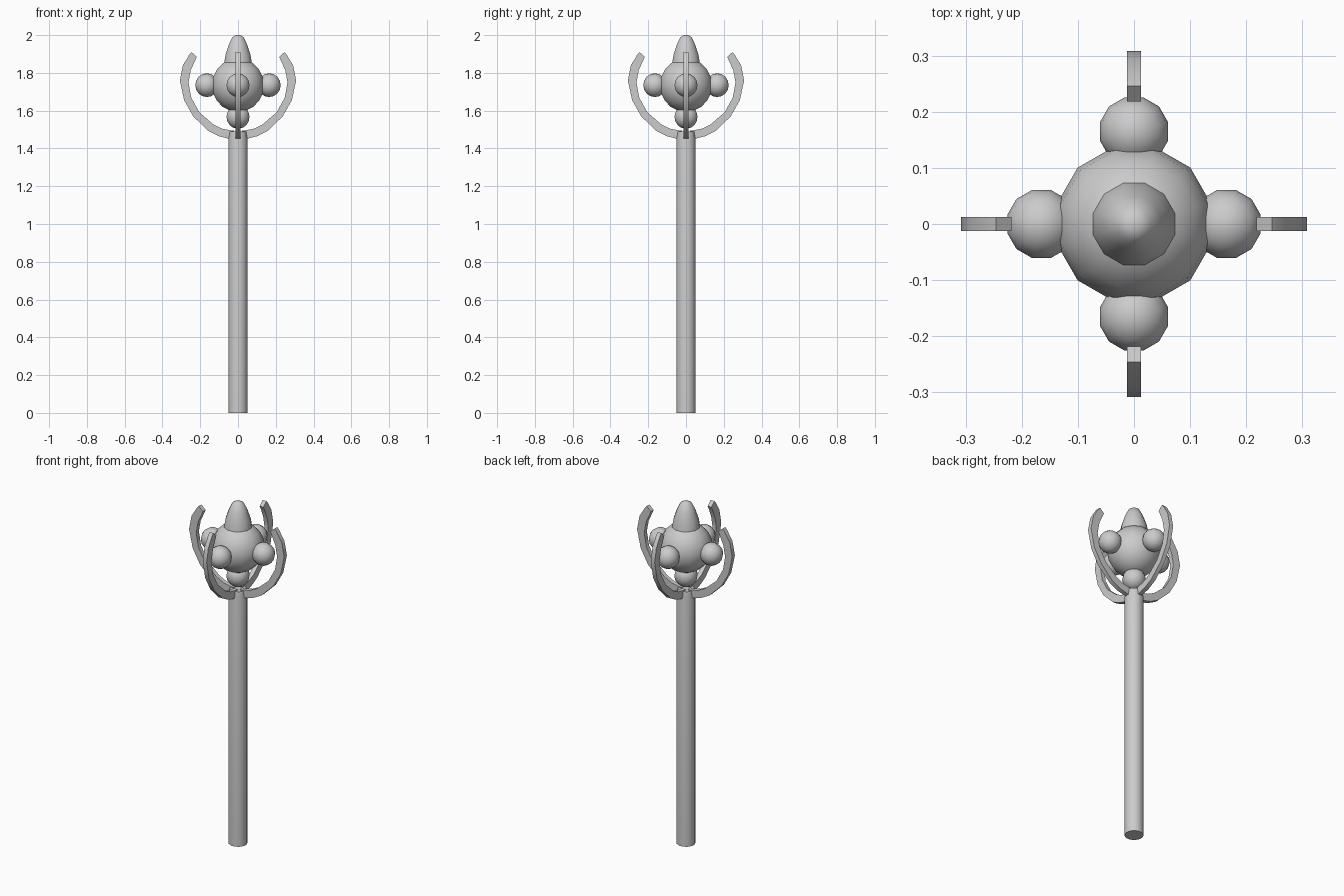
import bpy, bmesh
from math import pi, cos, sin, radians
from mathutils import Matrix

if "Cube" in bpy.data.objects:
    bpy.data.objects.remove(bpy.data.objects["Cube"])

CZ = 1.735  # height of the central orb


def finish(name, bm, smooth=True):
    bmesh.ops.recalc_face_normals(bm, faces=bm.faces)
    me = bpy.data.meshes.new(name)
    bm.to_mesh(me)
    bm.free()
    ob = bpy.data.objects.new(name, me)
    bpy.context.collection.objects.link(ob)
    if smooth:
        bpy.context.view_layer.objects.active = ob
        ob.select_set(True)
        bpy.ops.object.shade_smooth_by_angle(angle=radians(40))
        ob.select_set(False)
    return ob


def lathe(name, profile, sides=12):
    bm = bmesh.new()
    rings = []
    for r, z in profile:
        rings.append([bm.verts.new((r * cos(2 * pi * (i + .5) / sides),
                                    r * sin(2 * pi * (i + .5) / sides), z))
                      for i in range(sides)])
    for a, b in zip(rings, rings[1:]):
        for i in range(sides):
            j = (i + 1) % sides
            bm.faces.new((a[i], a[j], b[j], b[i]))
    bm.faces.new(rings[0][::-1])
    bm.faces.new(rings[-1])
    return finish(name, bm)


def ball(name, loc, r, rings=8):
    bm = bmesh.new()
    m = Matrix.Translation(loc) @ Matrix.Rotation(radians(15), 4, 'Z')
    bmesh.ops.create_uvsphere(bm, u_segments=12, v_segments=rings, radius=r, matrix=m)
    return finish(name, bm)


# Shaft
lathe("shaft", [(.051, 0), (.051, 1.455), (.045, 1.49)])

# Central orb, with four side knobs and one below
ball("orb", (0, 0, CZ), .142, 10)
for i, (x, y, z) in enumerate([(1, 0, 0), (-1, 0, 0), (0, 1, 0), (0, -1, 0), (0, 0, -1)]):
    ball(f"knob_{i + 1}", (x * .165, y * .165, CZ + z * .168), .063)

# Pointed finial
lathe("finial", [(.08, 1.80), (.078, 1.838), (.068, 1.897), (.05, 1.95),
                 (.03, 1.99), (.012, 2.0)])

# Four curved prongs: outer and inner edge of the arc in the radial plane
outer = [(.03, 1.45), (.05, 1.452), (.105, 1.466), (.16, 1.495), (.237, 1.57), (.285, 1.655),
         (.308, 1.76), (.292, 1.84), (.257, 1.897)]
inner = [(.02, 1.495), (.037, 1.495), (.085, 1.505), (.13, 1.527), (.205, 1.592), (.248, 1.67),
         (.262, 1.75), (.25, 1.815), (.218, 1.885)]
tip = (.246, 1.91)
for k in range(4):
    bm = bmesh.new()
    rot = Matrix.Rotation(k * pi / 2, 4, 'Z')
    sections = []
    for (xo, zo), (xi, zi) in zip(outer, inner):
        sections.append([bm.verts.new((x, y, z)) for x, y, z in
                         ((xo, -.0125, zo), (xo, .0125, zo), (xi, .0125, zi), (xi, -.0125, zi))])
    for a, b in zip(sections, sections[1:]):
        for i in range(4):
            j = (i + 1) % 4
            bm.faces.new((a[i], a[j], b[j], b[i]))
    bm.faces.new(sections[0])
    # Bevelled tip
    e = sections[-1]
    t0, t1 = (bm.verts.new((tip[0], y, tip[1])) for y in (-.0125, .0125))
    for f in ((e[0], e[1], t1, t0), (e[2], e[3], t0, t1), (e[1], e[2], t1), (e[3], e[0], t0)):
        bm.faces.new(f)
    bm.transform(rot)
    finish(f"prong_{k + 1}", bm)
